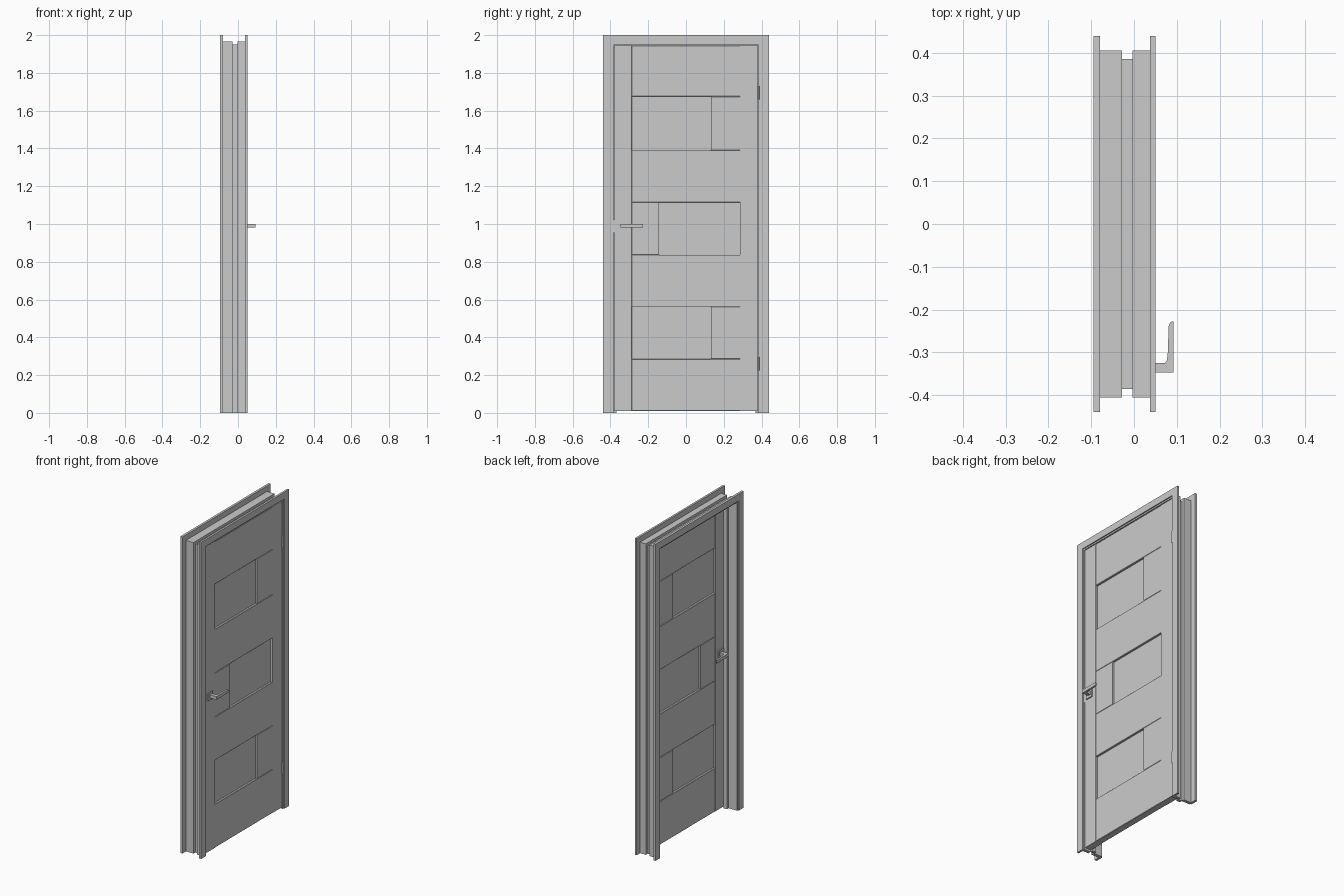
import bpy, bmesh, math
from mathutils import Vector

if "Cube" in bpy.data.objects:
    bpy.data.objects.remove(bpy.data.objects["Cube"])

X0, X1 = -0.003, 0.040        # door leaf thickness range
XC = (X0 + X1) / 2


def finish(name, bm):
    bmesh.ops.recalc_face_normals(bm, faces=bm.faces[:])
    me = bpy.data.meshes.new(name)
    bm.to_mesh(me)
    bm.free()
    ob = bpy.data.objects.new(name, me)
    bpy.context.collection.objects.link(ob)
    return ob


def prism(name, pts, axis, a, b):
    """Extrude a 2D profile along an axis; 2D order is xy, xz or yz."""
    def place(p, d):
        return {'x': (d, p[0], p[1]), 'y': (p[0], d, p[1]), 'z': (p[0], p[1], d)}[axis]
    bm = bmesh.new()
    lo = [bm.verts.new(place(p, a)) for p in pts]
    hi = [bm.verts.new(place(p, b)) for p in pts]
    bm.faces.new(lo)
    bm.faces.new(hi)
    n = len(pts)
    for i in range(n):
        bm.faces.new((lo[i], lo[(i + 1) % n], hi[(i + 1) % n], hi[i]))
    return finish(name, bm)


def box(name, x, y, z):
    return prism(name, [(x[0], y[0]), (x[1], y[0]), (x[1], y[1]), (x[0], y[1])], 'z', *z)


def chamfered(u, v, c=0.002):
    (a, b), (d, e) = u, v
    return [(a + c, d), (b - c, d), (b, d + c), (b, e - c),
            (b - c, e), (a + c, e), (a, e - c), (a, d + c)]


def portal(name, x, outer, inner):
    """Three-sided frame open at the floor; outer/inner = (half width, top)."""
    bm = bmesh.new()
    def ring(w, h, d):
        return [bm.verts.new((d, y, z)) for y, z in ((-w, 0), (-w, h), (w, h), (w, 0))]
    o0, i0 = ring(*outer, x[0]), ring(*inner, x[0])
    o1, i1 = ring(*outer, x[1]), ring(*inner, x[1])
    for k in range(3):
        for p, q in ((o0, i0), (o1, i1), (o0, o1), (i0, i1)):
            bm.faces.new((p[k], p[k + 1], q[k + 1], q[k]))
    for k in (0, 3):
        bm.faces.new((o0[k], i0[k], i1[k], o1[k]))
    return finish(name, bm)


# Frame: trim on both faces, two lining halves and the door stop between them
portal("front_trim", (0.037, 0.050), (0.44, 2.0), (0.393, 1.957))
portal("back_trim", (-0.095, -0.080), (0.44, 2.0), (0.393, 1.957))
portal("front_lining", (-0.003, 0.043), (0.405, 1.965), (0.385, 1.948))
portal("back_lining", (-0.088, -0.028), (0.405, 1.965), (0.385, 1.948))
portal("door_stop", (-0.028, -0.003), (0.386, 1.949), (0.368, 1.932))

# Door leaf: two stiles
ZB, ZT, W = 0.010, 1.945, 0.382
YL, YR = -0.287, 0.285
prism("lock_stile", chamfered((X0, X1), (-W, YL)), 'z', ZB, ZT)
box("hinge_stile", (X0, X1), (YR, W), (ZB, ZT))

# Rails, and for each opening a recessed panel with a filler block beside it
openings = [(0.285, 0.562, YL, 0.133), (0.837, 1.115, -0.142, YR), (1.390, 1.675, YL, 0.133)]
levels = [ZB] + [z for o in openings for z in o[:2]] + [ZT]
for i in range(0, len(levels), 2):
    prism(f"rail_{i // 2}", chamfered((X0, X1), levels[i:i + 2]), 'y', YL, YR)
for i, (z0, z1, y0, y1) in enumerate(openings):
    box(f"inset_panel_{i}", (XC - 0.009, XC + 0.009), (y0, y1), (z0, z1))
    filler = (y1, YR) if y0 == YL else (YL, y0)
    prism(f"filler_block_{i}", chamfered((X0, X1), (z0, z1)), 'y', *filler)

# Lever handle on each face
lever = [(0.046, -0.347), (0.092, -0.347), (0.092, -0.228), (0.088, -0.228),
         (0.084, -0.231), (0.081, -0.239), (0.079, -0.300), (0.077, -0.318),
         (0.073, -0.325), (0.046, -0.325)]
for side, s in (("front", 1), ("back", -1)):
    def m(x):
        return XC + s * (x - XC)
    prism(f"{side}_lever", [(m(x), y) for x, y in lever], 'z', 0.981, 1.001)
    box(f"{side}_handle_plate", (m(0.039), m(0.047)), (-0.365, -0.316), (0.966, 1.015))

# Latch plate on the lock edge
box("latch_plate", (0.008, 0.042), (-0.3855, -0.381), (0.955, 1.02))

# Hinge barrels
for i, z in enumerate((0.225, 1.66)):
    ring = [(0.041 + 0.005 * math.cos(t * math.tau / 16),
             0.3835 + 0.005 * math.sin(t * math.tau / 16)) for t in range(16)]
    hinge = prism(f"hinge_{i}", ring, 'z', z, z + 0.07)
    bpy.context.view_layer.objects.active = hinge
    hinge.select_set(True)
    bpy.ops.object.shade_smooth_by_angle()
    hinge.select_set(False)
